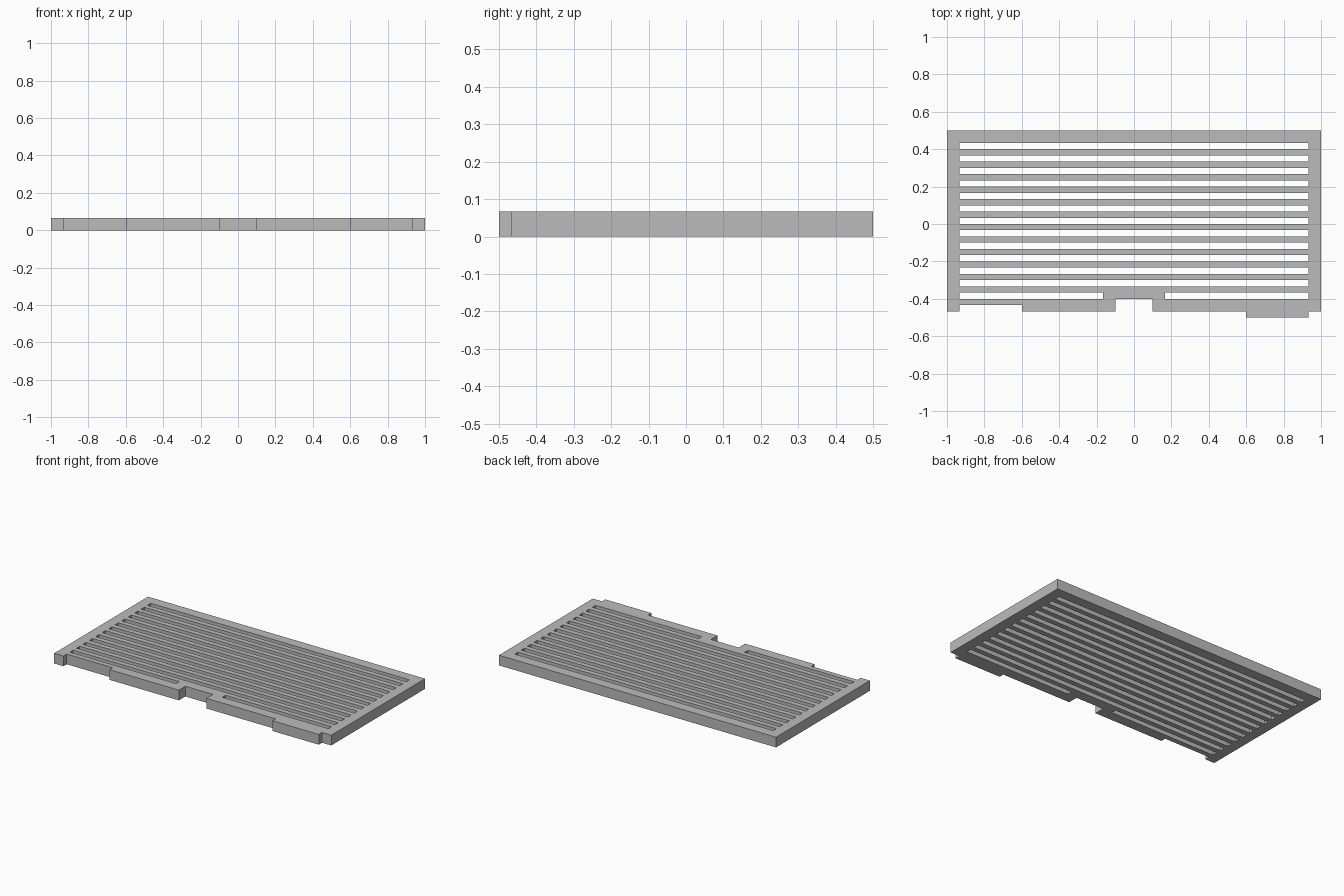
import bpy

if "Cube" in bpy.data.objects:
    bpy.data.objects.remove(bpy.data.objects["Cube"])

U = 1 / 30        # design module: every edge sits on this raster
THICKNESS = 2     # in modules

grey = bpy.data.materials.new("plain grey")
grey.use_nodes = True
colour = (0.5, 0.5, 0.5, 1)
grey.diffuse_color = colour
grey.node_tree.nodes["Principled BSDF"].inputs["Base Color"].default_value = colour

curve = bpy.data.curves.new("slotted_panel", "CURVE")
curve.dimensions = "2D"
curve.fill_mode = "BOTH"
curve.extrude = THICKNESS * U / 2


def loop(points):
    """Add one closed straight-edged outline, given in modules."""
    s = curve.splines.new("POLY")
    s.points.add(len(points) - 1)
    for p, (x, y) in zip(s.points, points):
        p.co = (x * U, y * U, 0, 1)
    s.use_cyclic_u = True
    s.use_smooth = False


def slot(x0, x1, top):
    loop([(x0, top), (x1, top), (x1, top - 1), (x0, top - 1)])


# Outer edge: shallow recess, central notch and locating tab along the front
loop([(-30, 15), (-30, -14), (-28, -14), (-28, -13), (-18, -13), (-18, -14),
      (-3, -14), (-3, -12), (3, -12), (3, -14), (18, -14), (18, -15),
      (28, -15), (28, -14), (30, -14), (30, 15)])

# Full-width vent slots, then the front one split around the notch
for i in range(12):
    slot(-28, 28, 13 - 2 * i)
slot(-28, -5, -11)
slot(5, 28, -11)

# Turn the filled outline into a mesh panel standing on the floor
source = bpy.data.objects.new("panel_outline", curve)
bpy.context.collection.objects.link(source)
bpy.context.view_layer.update()
graph = bpy.context.evaluated_depsgraph_get()
mesh = bpy.data.meshes.new_from_object(source.evaluated_get(graph))
mesh.materials.clear()
mesh.materials.append(grey)
mesh.shade_flat()
bpy.data.objects.remove(source)

panel = bpy.data.objects.new("slotted_panel", mesh)
panel.location.z = THICKNESS * U / 2
bpy.context.collection.objects.link(panel)
